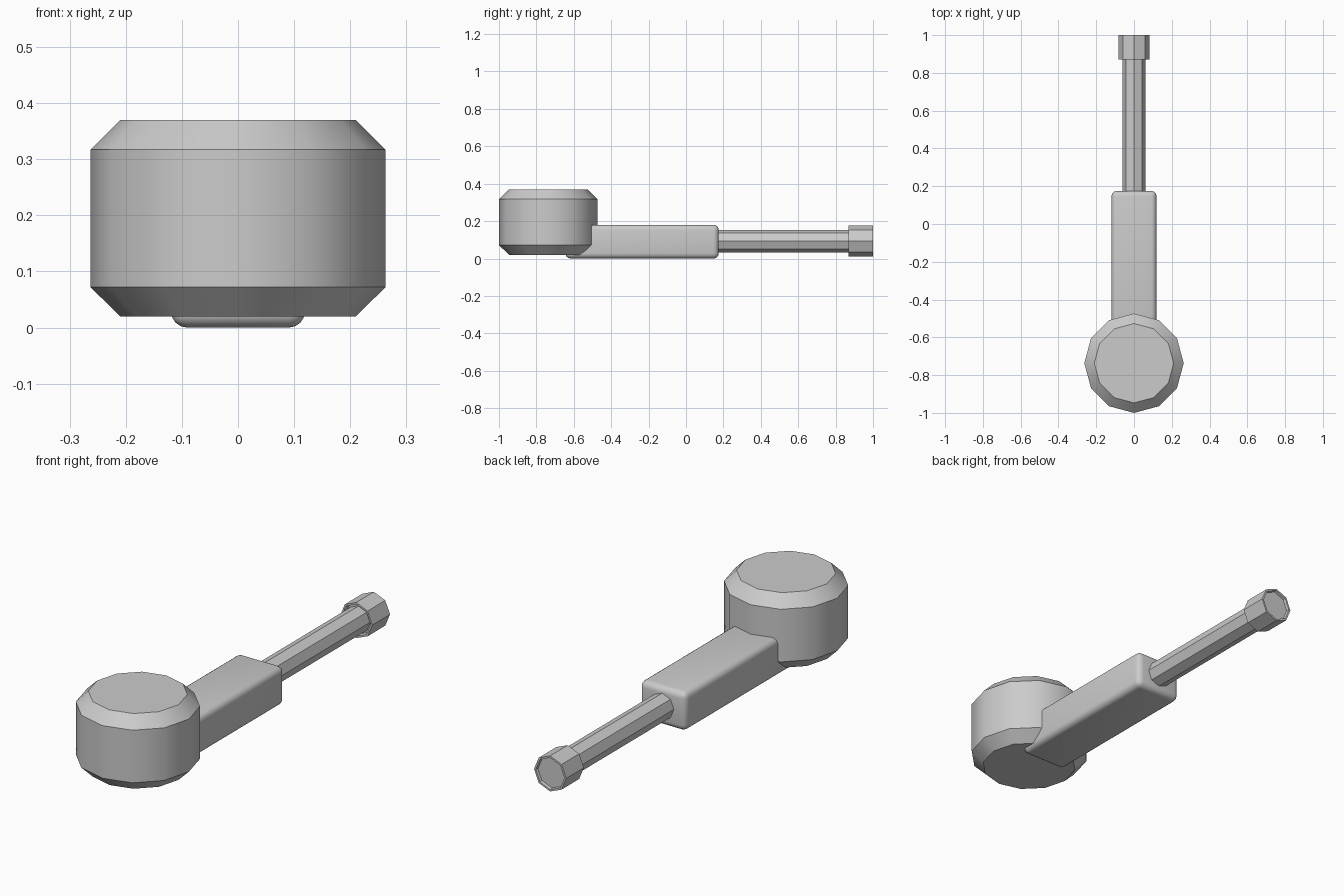
import bpy, bmesh
from math import sin, cos, pi, radians
from mathutils import Matrix

if "Cube" in bpy.data.objects:
    bpy.data.objects.remove(bpy.data.objects["Cube"])


def finish(name, bm, angle):
    bmesh.ops.recalc_face_normals(bm, faces=bm.faces[:])
    mesh = bpy.data.meshes.new(name)
    bm.to_mesh(mesh)
    bm.free()
    mesh.shade_smooth()
    mesh.set_sharp_from_angle(angle=radians(angle))
    obj = bpy.data.objects.new(name, mesh)
    bpy.context.collection.objects.link(obj)
    return obj


def turned(name, sides, profile, matrix, angle):
    """Revolve (radius, height) points around local z and close both ends."""
    bm = bmesh.new()
    rings = []
    for r, h in profile:
        rings.append([bm.verts.new((r * cos(2 * pi * i / sides),
                                    r * sin(2 * pi * i / sides), h))
                      for i in range(sides)])
    for a, b in zip(rings, rings[1:]):
        for i in range(sides):
            j = (i + 1) % sides
            bm.faces.new((a[i], a[j], b[j], b[i]))
    bm.faces.new(rings[0][::-1])
    bm.faces.new(rings[-1])
    bm.transform(matrix)
    return finish(name, bm, angle)


# Twelve-sided chamfered head
turned("head", 12, [(0.21, 0.02), (0.263, 0.072), (0.263, 0.317), (0.21, 0.37)],
       Matrix.Translation((0, -0.737, 0)), 40)

# Rounded rectangular grip running into the head
bm = bmesh.new()
y0, y1, height = -0.645, 0.175, 0.18
bmesh.ops.create_cube(bm, size=1, matrix=Matrix.Translation((0, (y0 + y1) / 2, height / 2))
                      @ Matrix.Diagonal((0.238, y1 - y0, height, 1)))
bmesh.ops.bevel(bm, geom=bm.edges[:], offset=0.028, segments=4, profile=0.5,
                affect='EDGES', clamp_overlap=True)
finish("grip", bm, 35)

# Octagonal shaft and end collar lie along +y
along_y = Matrix.Translation((0, 0, 0.093)) @ Matrix.Rotation(-pi / 2, 4, 'X')
turned("shaft", 8, [(0.06, 0.14), (0.06, 0.93)], along_y, 30)

# Collar with a thin rim and shallow recess at each end
turned("end_collar", 8, [(0.071, 0.89), (0.074, 0.87), (0.083, 0.87),
                         (0.083, 1.0), (0.074, 1.0), (0.071, 0.988)], along_y, 30)
